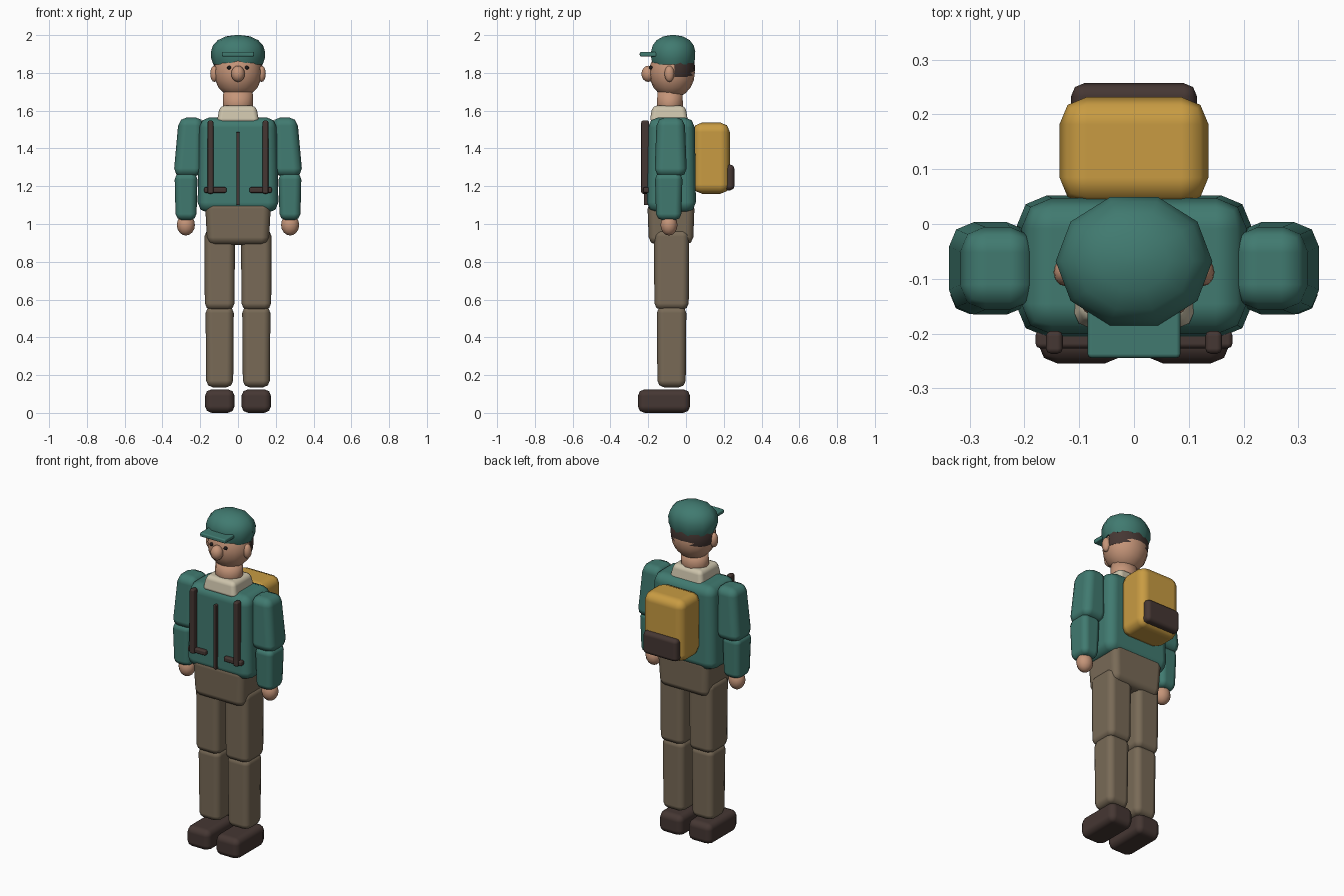
import bpy, bmesh, math
from mathutils import Vector, Matrix

cube = bpy.data.objects.get("Cube")
if cube:
    bpy.data.objects.remove(cube, do_unlink=True)


def material(name, rgb):
    m = bpy.data.materials.new(name)
    m.use_nodes = True
    m.diffuse_color = (*rgb, 1)
    m.node_tree.nodes["Principled BSDF"].inputs["Base Color"].default_value = (*rgb, 1)
    return m


TEAL = material("teal cloth", (0.052, 0.195, 0.162))
YELLOW = material("yellow canvas", (0.58, 0.33, 0.055))
SKIN = material("skin", (0.56, 0.30, 0.19))
KHAKI = material("khaki cloth", (0.19, 0.145, 0.095))
BROWN = material("dark brown", (0.06, 0.038, 0.033))
CREAM = material("cream cloth", (0.61, 0.55, 0.41))
BLACK = material("eye black", (0.015, 0.012, 0.012))


def add(name, bm, mat):
    """Turn a bmesh into a smooth-shaded object."""
    bmesh.ops.recalc_face_normals(bm, faces=bm.faces)
    for f in bm.faces:
        f.smooth = True
    me = bpy.data.meshes.new(name)
    bm.to_mesh(me)
    bm.free()
    me.materials.append(mat)
    ob = bpy.data.objects.new(name, me)
    bpy.context.scene.collection.objects.link(ob)
    return ob


def box(name, mat, x, y, z, bevel, top=1.0, bottom=1.0, shift=0.0):
    """Rounded box from (min, max) ranges; its ends can taper and the top can shift in x."""
    bm = bmesh.new()
    bmesh.ops.create_cube(bm, size=1)
    centre = Vector([sum(r) / 2 for r in (x, y, z)])
    size = Vector([r[1] - r[0] for r in (x, y, z)])
    for v in bm.verts:
        s = top if v.co.z > 0 else bottom
        lean = shift if v.co.z > 0 else 0
        v.co = centre + Vector((v.co.x * size.x * s + lean, v.co.y * size.y * s, v.co.z * size.z))
    ob = add(name, bm, mat)
    mod = ob.modifiers.new("Rounding", 'BEVEL')
    mod.width = bevel
    mod.segments = 2
    mod.limit_method = 'NONE'
    mod.harden_normals = True
    return ob


def ball_mesh(centre, radii, segs=14, rings=9):
    bm = bmesh.new()
    bmesh.ops.create_uvsphere(bm, u_segments=segs, v_segments=rings, radius=1)
    bmesh.ops.transform(bm, verts=bm.verts,
                        matrix=Matrix.Translation(centre) @ Matrix.Diagonal((*radii, 1)))
    return bm


def ball(name, mat, centre, radii, segs=12, rings=8):
    return add(name, ball_mesh(centre, radii, segs, rings), mat)


def lathe(name, mat, profile, centre, rx, ry, segs):
    """Elliptical solid of revolution from (radius factor, height) points."""
    bm = bmesh.new()
    rows = []
    for r, z in profile:
        rows.append([bm.verts.new((centre[0] + rx * r * math.cos(2 * math.pi * i / segs),
                                   centre[1] + ry * r * math.sin(2 * math.pi * i / segs), z))
                     for i in range(segs)])
    for a, b in zip(rows, rows[1:]):
        for i in range(segs):
            j = (i + 1) % segs
            bm.faces.new((a[i], a[j], b[j], b[i]))
    bm.faces.new(rows[0][::-1])
    bm.faces.new(rows[-1])
    return add(name, bm, mat)


# Paired parts
for side, s in (("left", 1), ("right", -1)):
    def span(a, b):
        return (a, b) if s > 0 else (-b, -a)

    # Legs
    box(side + "_boot", BROWN, span(0.018, 0.175), (-0.255, 0.022), (0, 0.125), 0.036)
    box(side + "_shin", KHAKI, span(0.022, 0.172), (-0.155, 0.002), (0.135, 0.565), 0.036, bottom=0.95)
    box(side + "_thigh", KHAKI, span(0.016, 0.178), (-0.17, 0.017), (0.545, 0.97), 0.036, bottom=0.97)

    # Arms
    box(side + "_upper_arm", TEAL, span(0.188, 0.342), (-0.167, 0.005), (1.25, 1.565), 0.045,
        top=0.86, shift=-0.018 * s)
    box(side + "_forearm", TEAL, span(0.214, 0.336), (-0.165, -0.018), (1.02, 1.27), 0.034, bottom=0.9)
    ball(side + "_hand", SKIN, (0.276 * s, -0.09, 0.995), (0.048, 0.045, 0.056))

    # Face
    ball(side + "_ear", SKIN, (0.125 * s, -0.088, 1.795), (0.022, 0.026, 0.043))
    ball(side + "_eye", BLACK, (0.047 * s, -0.186, 1.828), (0.011, 0.011, 0.010), 8, 6)

    # Harness on the chest
    box(side + "_strap", BROWN, span(0.13, 0.161), (-0.237, -0.195), (1.16, 1.548), 0.01)
    box(side + "_strap_tab", BROWN, span(0.06, 0.18), (-0.227, -0.195), (1.165, 1.195), 0.009)

# Trunk
box("hips", KHAKI, (-0.175, 0.175), (-0.205, 0.046), (0.89, 1.12), 0.04, bottom=0.93)
box("jacket", TEAL, (-0.215, 0.215), (-0.207, 0.053), (1.06, 1.565), 0.055, top=0.95)
box("zip", BROWN, (-0.009, 0.009), (-0.223, -0.19), (1.1, 1.487), 0.005)
box("collar", CREAM, (-0.113, 0.113), (-0.193, 0.012), (1.535, 1.627), 0.025, top=0.85)
lathe("neck", SKIN, [(1, 1.58), (1, 1.64), (0.97, 1.70)], (0, -0.085), 0.08, 0.07, 14)

# Head
head_centre = (0, -0.074, 1.802)
ball("head", SKIN, head_centre, (0.127, 0.121, 0.136), 16, 10)
ball("nose", SKIN, (0, -0.2, 1.795), (0.036, 0.036, 0.043))

# Hair: back part of a slightly larger shell
bm = ball_mesh((0, -0.074, 1.825), (0.133, 0.122, 0.15), 16, 12)
for point, normal in (((0, -0.06, 0), (0, -1, 0)), ((0, 0, 1.778), (0, 0, -1)), ((0, 0, 1.9), (0, 0, 1))):
    cut = bmesh.ops.bisect_plane(bm, geom=bm.verts[:] + bm.edges[:] + bm.faces[:],
                                 plane_co=point, plane_no=normal, clear_outer=True)
    bmesh.ops.holes_fill(bm, edges=[e for e in bm.edges if e.is_boundary])
hair = add("hair", bm, BROWN)

# Cap
cap = lathe("cap_crown", TEAL,
            [(0.92, 1.845), (0.99, 1.875), (1, 1.912), (0.93, 1.945), (0.75, 1.973), (0.45, 1.993), (0.1, 2.0)],
            (0, -0.068), 0.143, 0.123, 10)
box("cap_visor", TEAL, (-0.085, 0.085), (-0.245, -0.1), (1.886, 1.911), 0.008)

# Backpack
box("backpack", YELLOW, (-0.136, 0.136), (0.035, 0.232), (1.16, 1.537), 0.05)
box("backpack_pocket", BROWN, (-0.115, 0.115), (0.19, 0.257), (1.178, 1.315), 0.024)

# Keep flat cuts crisp
for ob in (hair, cap):
    bpy.ops.object.select_all(action='DESELECT')
    ob.select_set(True)
    bpy.context.view_layer.objects.active = ob
    bpy.ops.object.shade_smooth_by_angle(angle=math.radians(50))
